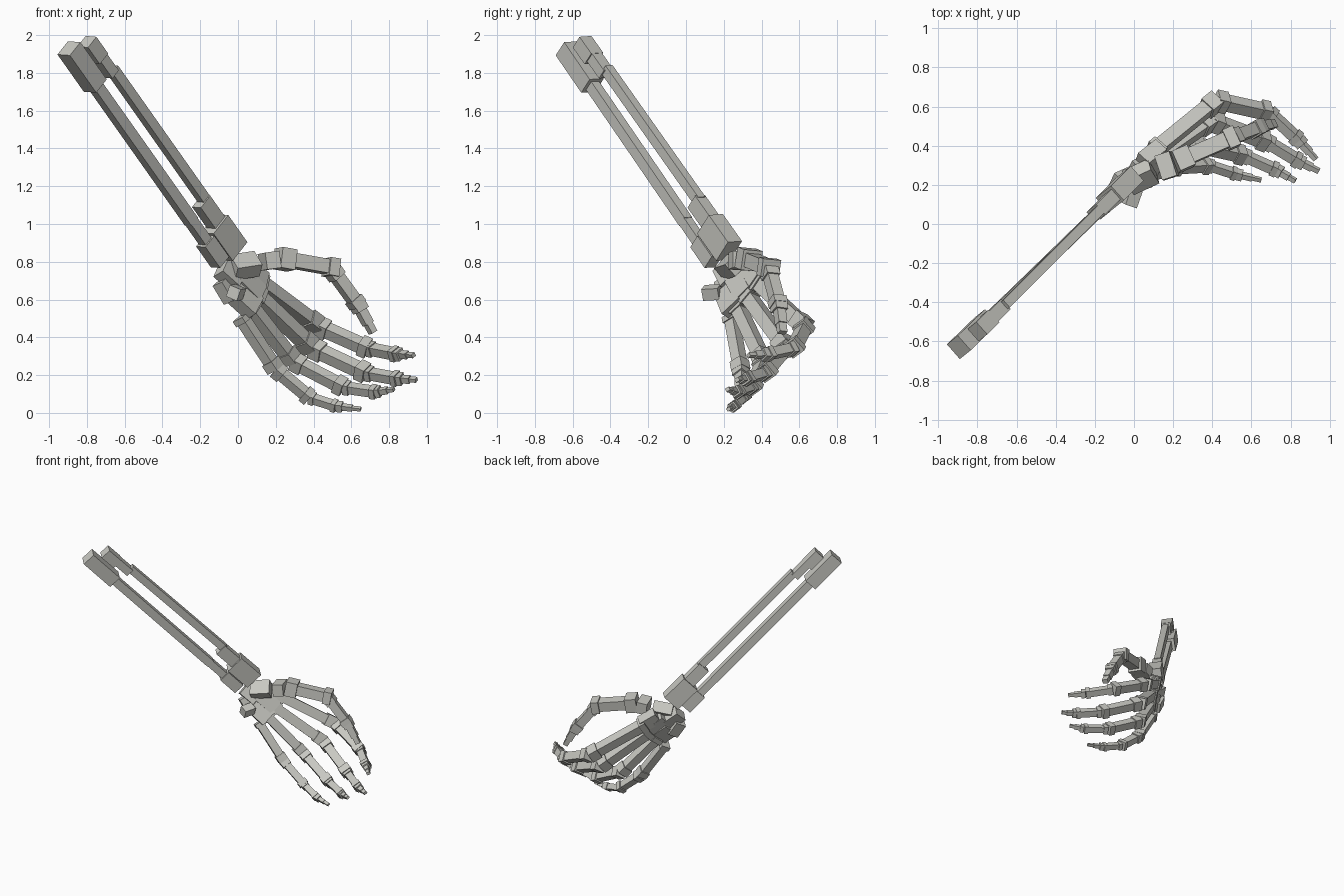
import bpy, bmesh
from mathutils import Vector, Matrix

bone_mat = bpy.data.materials.new("bone grey")
bone_mat.diffuse_color = (0.58, 0.58, 0.54, 1)


def frame(d, side):
    """Axes: length, side (squared to the length) and thickness."""
    d = d.normalized()
    s = Vector(side)
    s = (s - d * s.dot(d)).normalized()
    return d, s, d.cross(s)


def bone(name, a, b, side, pieces):
    """Stepped bone; pieces are (start, end, width, thickness[, side offset])."""
    a, b = Vector(a), Vector(b)
    d, s, n = frame(b - a, side)
    bm = bmesh.new()
    for f0, f1, w, t, *off in pieces:
        c, ln = a.lerp(b, (f0 + f1) / 2), (b - a).length * (f1 - f0)
        m = Matrix((d * ln, s * w, n * t)).transposed().to_4x4()
        m.translation = c + s * (off[0] if off else 0)
        bmesh.ops.create_cube(bm, size=1, matrix=m)
    bmesh.ops.recalc_face_normals(bm, faces=bm.faces)
    me = bpy.data.meshes.new(name)
    bm.to_mesh(me)
    bm.free()
    me.materials.append(bone_mat)
    ob = bpy.data.objects.new(name, me)
    bpy.context.collection.objects.link(ob)


def knobbed(w, base=0.16, head=0.16, k=1.35):
    """Shaft with a thicker base and head."""
    return [(0, base, w * k, w * k), (base, 1 - head, w, w),
            (1 - head, 1, w * k, w * k)]


# Forearm: two parallel bones lying in one upright plane
arm_side = (0.57, 0.46, 0.68)
bone("ulna", (-0.895, -0.63, 1.93), (-0.075, 0.165, 0.77), arm_side,
     [(0, 0.17, 0.10, 0.10), (0.17, 0.79, 0.062, 0.055),
      (0.79, 0.89, 0.055, 0.055), (0.88, 0.975, 0.085, 0.075)])
bone("radius", (-0.80, -0.55, 1.965), (-0.02, 0.23, 0.86), arm_side,
     [(0, 0.08, 0.08, 0.085), (0.08, 0.16, 0.06, 0.07, 0.008),
      (0.15, 0.78, 0.055, 0.05, 0.03), (0.77, 0.89, 0.09, 0.07, 0.008),
      (0.87, 1, 0.14, 0.10, -0.004)])

# Wrist: (name, start, end, width, thickness)
palm_side = (0.2, 0.32, 0.23)
wrist = [
    ("wrist_inner", (-0.09, 0.20, 0.77), (0.0, 0.24, 0.69), 0.10, 0.08),
    ("wrist_outer", (-0.09, 0.20, 0.70), (-0.03, 0.22, 0.60), 0.08, 0.07),
    ("wrist_upper", (-0.03, 0.21, 0.77), (0.10, 0.27, 0.79), 0.11, 0.085),
    ("wrist_middle", (0.0, 0.26, 0.73), (0.11, 0.32, 0.62), 0.11, 0.08),
    ("wrist_lower", (-0.02, 0.22, 0.65), (0.09, 0.26, 0.55), 0.13, 0.08),
    ("wrist_index_side", (0.04, 0.31, 0.76), (0.13, 0.38, 0.69), 0.10, 0.08),
    ("wrist_pea", (-0.025, 0.095, 0.635), (0.005, 0.18, 0.64), 0.065, 0.065),
]
for name, a, b, w, t in wrist:
    bone(name, a, b, palm_side, [(0, 1, w, t)])

# Fingers: palm bone start, then knuckle, two joints and the tip
fingers = {
    "index": (0.071, (0.10, 0.37, 0.70), (0.42, 0.63, 0.46), (0.69, 0.57, 0.34),
              (0.84, 0.43, 0.31), (0.93, 0.33, 0.305)),
    "middle": (0.071, (0.09, 0.32, 0.63), (0.39, 0.53, 0.345), (0.68, 0.42, 0.21),
               (0.845, 0.32, 0.18), (0.945, 0.27, 0.175)),
    "ring": (0.066, (0.06, 0.27, 0.57), (0.29, 0.41, 0.275), (0.56, 0.35, 0.135),
             (0.73, 0.275, 0.11), (0.825, 0.22, 0.125)),
    "little": (0.059, (0.015, 0.24, 0.51), (0.20, 0.29, 0.23), (0.38, 0.30, 0.08),
               (0.52, 0.255, 0.035), (0.65, 0.225, 0.02)),
}


def distal(w):
    """Finger end that steps down to a small tip."""
    return [(0, 0.25, w * 1.25, w * 1.25), (0.25, 0.65, w * 0.8, w * 0.8),
            (0.65, 1, w * 0.62, w * 0.5)]


for name, (w, base, knuckle, j1, j2, tip) in fingers.items():
    bone(name + "_palm_bone", base, knuckle, palm_side, knobbed(w, 0.1, 0.16, 1.25))
    bone(name + "_first", knuckle, j1, palm_side, knobbed(w * 0.9, 0.2, 0.16, 1.3))
    bone(name + "_second", j1, j2, palm_side, knobbed(w * 0.72, 0.18, 0.16, 1.25))
    bone(name + "_end", j2, tip, palm_side, distal(w * 0.6))

# Thumb
thumb_side = (-0.46, 0.88, -0.08)
bone("thumb_base", (0.13, 0.285, 0.80), (0.205, 0.31, 0.81), thumb_side,
     [(0, 1, 0.13, 0.09)])
bone("thumb_palm_bone", (0.21, 0.315, 0.82), (0.52, 0.45, 0.765), thumb_side,
     [(0, 0.25, 0.11, 0.11), (0.25, 0.83, 0.08, 0.075), (0.83, 1, 0.105, 0.095)])
bone("thumb_first", (0.50, 0.44, 0.755), (0.635, 0.49, 0.57), thumb_side,
     knobbed(0.062, 0.2, 0.18, 1.25))
bone("thumb_end", (0.63, 0.49, 0.58), (0.715, 0.51, 0.425), thumb_side,
     [(0, 0.25, 0.07, 0.07), (0.25, 0.7, 0.05, 0.05), (0.7, 1, 0.045, 0.035)])
